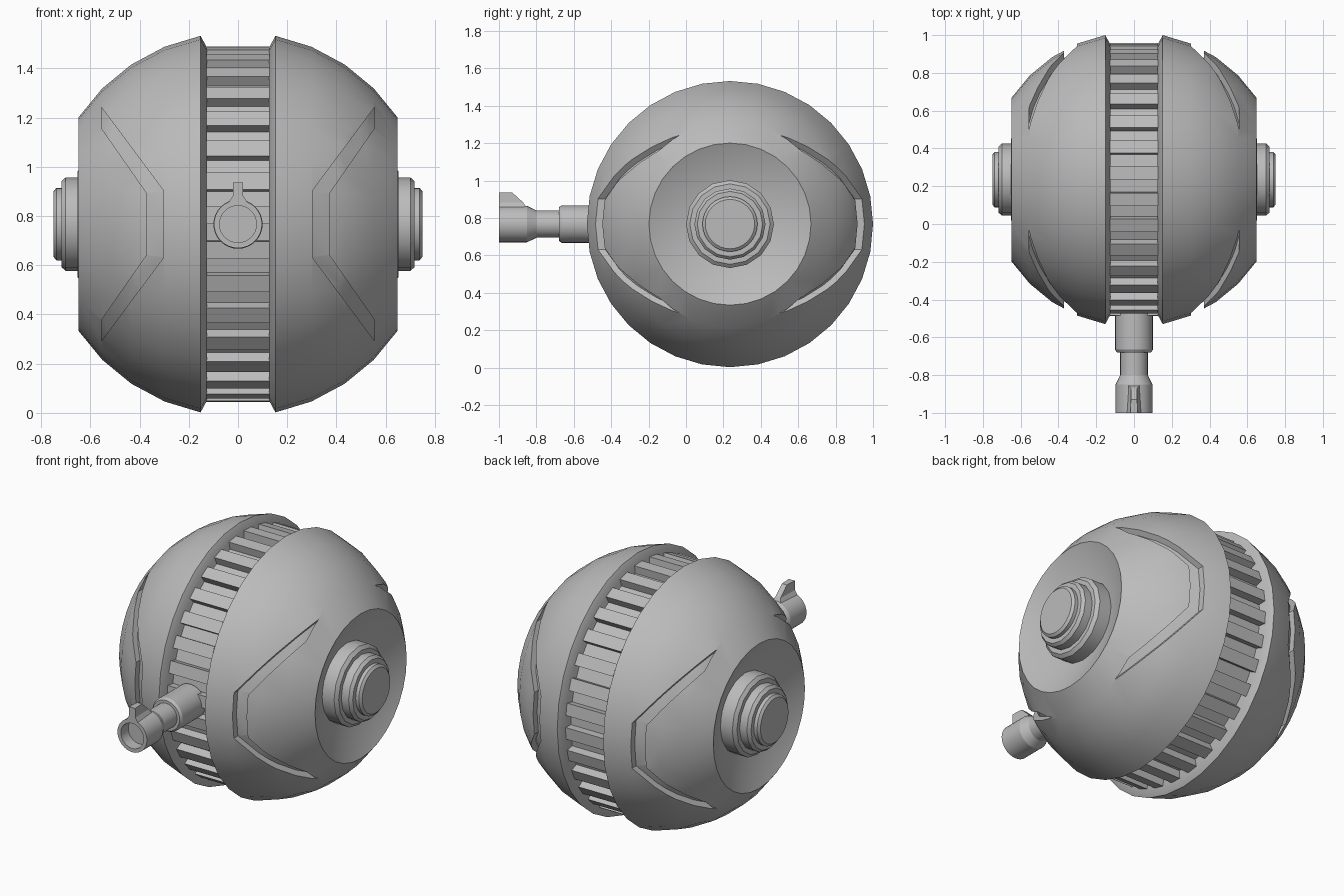
import bpy, bmesh, math
from mathutils import Vector

if "Cube" in bpy.data.objects:
    bpy.data.objects.remove(bpy.data.objects["Cube"])

CY, CZ = 0.235, 0.767      # centre of the ball
R = 0.78                   # sphere radius of the shells
STEP = math.radians(11.25)

grey = bpy.data.materials.new("grey")
grey.diffuse_color = (0.5, 0.5, 0.5, 1)
grey.use_nodes = True
grey.node_tree.nodes["Principled BSDF"].inputs["Base Color"].default_value = grey.diffuse_color


def make(name, bm):
    bmesh.ops.recalc_face_normals(bm, faces=bm.faces)
    me = bpy.data.meshes.new(name)
    bm.to_mesh(me)
    bm.free()
    me.materials.append(grey)
    ob = bpy.data.objects.new(name, me)
    bpy.context.collection.objects.link(ob)
    return ob


def activate(ob):
    bpy.ops.object.select_all(action='DESELECT')
    ob.select_set(True)
    bpy.context.view_layer.objects.active = ob


def smooth(ob, deg=30):
    activate(ob)
    bpy.ops.object.shade_smooth_by_angle(angle=math.radians(deg))


def subtract(ob, cutter):
    activate(ob)
    m = ob.modifiers.new("cut", 'BOOLEAN')
    m.operation, m.solver, m.object = 'DIFFERENCE', 'EXACT', cutter
    bpy.ops.object.modifier_apply(modifier=m.name)
    bpy.data.objects.remove(cutter)


def mirror_x(ob):
    activate(ob)
    m = ob.modifiers.new("mirror", 'MIRROR')
    m.use_clip = False
    m.use_mirror_merge = False
    bpy.ops.object.modifier_apply(modifier=m.name)


def lathe(name, profile, sides=32, axis='X'):
    """Turn (position, radius) pairs around the ball's X axis or the barrel's Y axis."""
    bm = bmesh.new()
    rings = []
    for p, r in profile:
        ring = []
        for i in range(sides):
            a = 2 * math.pi * i / sides
            u, v = r * math.cos(a), r * math.sin(a)
            co = (p, CY + u, CZ + v) if axis == 'X' else (u, p, CZ + v)
            ring.append(bm.verts.new(co))
        rings.append(ring)
    for a, b in zip(rings, rings[1:]):
        for i in range(sides):
            j = (i + 1) % sides
            bm.faces.new((a[i], a[j], b[j], b[i]))
    bm.faces.new(rings[0])
    bm.faces.new(rings[-1])
    return make(name, bm)


def prism(name, points, depth):
    """Extrude a closed outline of 3D points along a vector."""
    bm = bmesh.new()
    f = bm.faces.new([bm.verts.new(p) for p in points])
    ext = bmesh.ops.extrude_face_region(bm, geom=[f])
    bmesh.ops.translate(bm, vec=Vector(depth),
                        verts=[v for v in ext['geom'] if isinstance(v, bmesh.types.BMVert)])
    return make(name, bm)


# Two half shells with dished ends
arc = [(R * math.sin(k * STEP), R * math.cos(k * STEP)) for k in range(1, 6)]
shell = lathe("half_shells", [(0.125, 0.715)] + arc + [(0.55, 0.22)])

# Bracket-shaped grooves on the front and back of each shell
upper = [(0.555, 0.475), (0.302, 0.135)]
inner = [(0.37, 0.125), (0.555, 0.39)]
outline = upper + [(x, -z) for x, z in reversed(upper)] \
    + [(x, -z) for x, z in reversed(inner)] + inner
for side in (-1, 1):
    groove = prism("groove_cutter", [(x, CY + side * 0.1, CZ + z) for x, z in outline],
                   (0, side * 0.9, 0))
    floor = lathe("groove_floor", [(x * 0.957, r * 0.957) for x, r in arc])
    subtract(groove, floor)
    subtract(shell, groove)
mirror_x(shell)
smooth(shell)

# Toothed band between the shells
bm = bmesh.new()
ring = []
for k in range(32):
    for frac, r in ((0, 0.675), (0, 0.722), (0.5, 0.722), (0.5, 0.675)):
        a = (k + frac) * STEP
        ring.append((CY - r * math.cos(a), CZ + r * math.sin(a)))
left = [bm.verts.new((-0.127, y, z)) for y, z in ring]
right = [bm.verts.new((0.127, y, z)) for y, z in ring]
for i in range(len(ring)):
    j = (i + 1) % len(ring)
    bm.faces.new((left[i], left[j], right[j], right[i]))
make("toothed_band", bm)

# Side hubs: base collar, stepped body and end cap
for name, profile, sides in (
        ("hub_collars", [(0.53, 0.235), (0.635, 0.235), (0.652, 0.215), (0.652, 0.17)], 16),
        ("hub_bodies", [(0.64, 0.19), (0.70, 0.19), (0.717, 0.175), (0.717, 0.14)], 16),
        ("hub_caps", [(0.70, 0.147), (0.738, 0.147), (0.75, 0.132)], 32)):
    hub = lathe(name, profile, sides)
    mirror_x(hub)
    smooth(hub)

# Barrel with a narrow neck and an open muzzle
barrel = lathe("barrel", [(-0.45, 0.1), (-0.665, 0.1), (-0.68, 0.09), (-0.68, 0.073),
                          (-0.80, 0.073), (-0.85, 0.0975), (-1.0, 0.0975),
                          (-1.0, 0.075), (-0.93, 0.075)], 32, 'Y')
smooth(barrel, 25)

# Sight fin on top of the muzzle, flaring into the barrel
bm = bmesh.new()
rows = []
for z, w, back in ((0.085, 0.04, -0.85), (0.115, 0.021, -0.87), (0.17, 0.02, -0.93)):
    rows.append([bm.verts.new((x, y, CZ + z)) for x, y in
                 ((-w, -1.0), (w, -1.0), (w * 0.8, back), (-w * 0.8, back))])
for a, b in zip(rows, rows[1:]):
    for i in range(4):
        j = (i + 1) % 4
        bm.faces.new((a[i], a[j], b[j], b[i]))
bm.faces.new(rows[0])
bm.faces.new(rows[-1])
make("sight_fin", bm)
